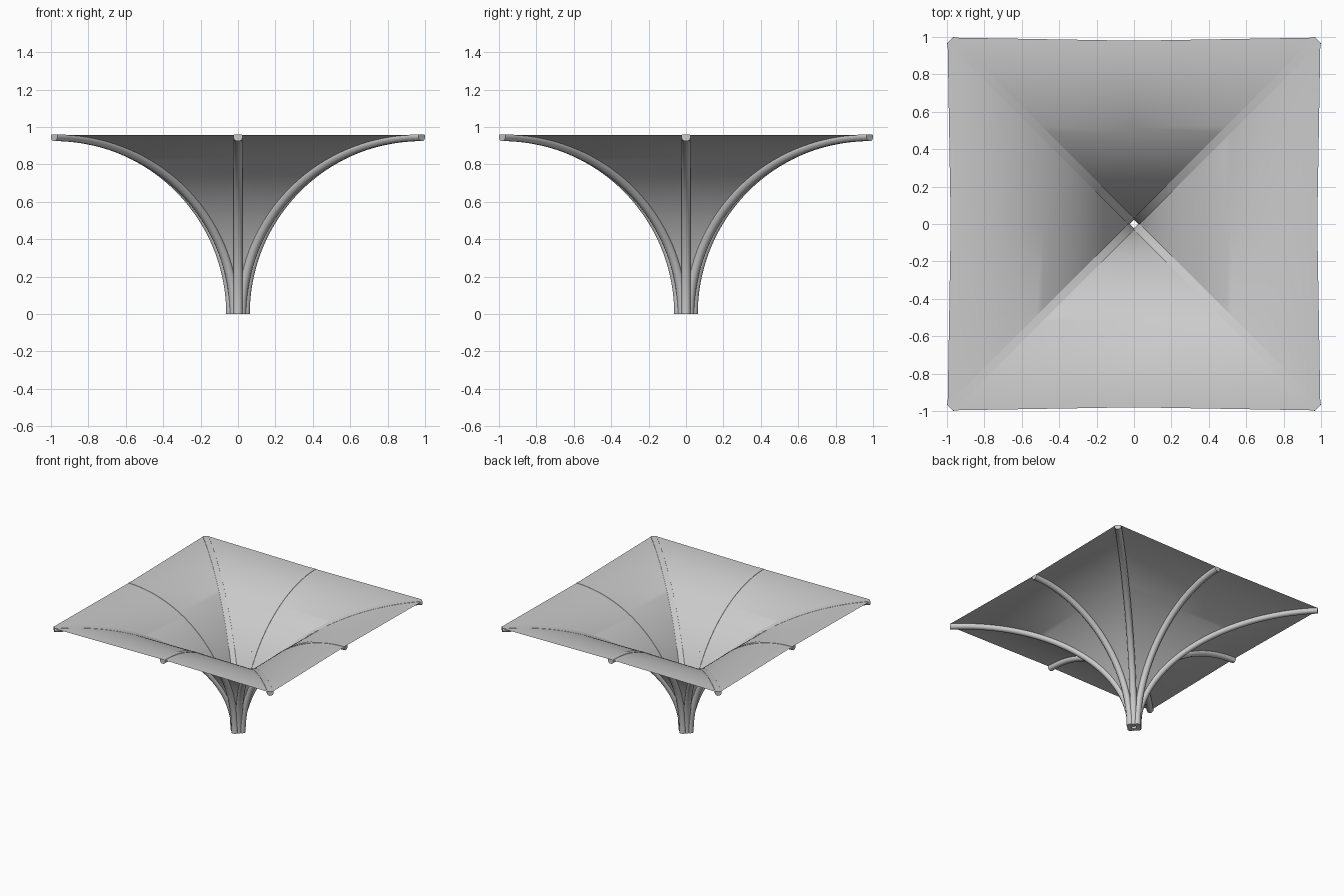
import bpy, bmesh
from math import sin, cos, pi, sqrt, radians

if "Cube" in bpy.data.objects:
    bpy.data.objects.remove(bpy.data.objects["Cube"])

N = 40            # steps along every quarter-ellipse
H = 0.958         # height of the shell rim


def make(name, verts, faces, angle=35):
    me = bpy.data.meshes.new(name)
    me.from_pydata(verts, [], faces)
    bm = bmesh.new()
    bm.from_mesh(me)
    bmesh.ops.recalc_face_normals(bm, faces=bm.faces)
    bm.to_mesh(me)
    bm.free()
    ob = bpy.data.objects.new(name, me)
    bpy.context.collection.objects.link(ob)
    bpy.context.view_layer.objects.active = ob
    ob.select_set(True)
    bpy.ops.object.shade_smooth_by_angle(angle=radians(angle))
    ob.select_set(False)
    return ob


def curve(base, end, t):
    # radial distance and height of a flaring quarter ellipse
    return end - (end - base) * cos(t), H * sin(t)


def turn(r, w, z, a):
    return (r * cos(a) - w * sin(a), r * sin(a) + w * cos(a), z)


MID = (0.03, 0.98)
DIAG = (0.018, 1.39)

# Four curved webs forming the square funnel shell
for k, side in enumerate(("right", "back", "left", "front")):
    a = k * pi / 2
    verts, faces = [], []
    for i in range(N + 1):
        t = i / N * pi / 2
        m, z = curve(*MID, t)
        d, _ = curve(*DIAG, t)
        verts += [turn(d, 0, z, a - pi / 4), turn(d, 0.019, z, a - pi / 4),
                  turn(m, 0, z, a),
                  turn(d, -0.019, z, a + pi / 4), turn(d, 0, z, a + pi / 4)]
    for i in range(N):
        for j in range(4):
            p = i * 5 + j
            faces.append((p, p + 1, p + 6, p + 5))
    make("shell_web_" + side, verts, faces, 20)

# Rounded rib cross-section: sideways offset, depth below the shell
SECTION = [(-0.021, 0.002), (-0.025, -0.004), (-0.025, -0.014), (-0.019, -0.026),
           (-0.009, -0.033), (0.009, -0.033), (0.019, -0.026), (0.025, -0.014),
           (0.025, -0.004), (0.021, 0.002)]


def rib(name, span, a):
    n = len(SECTION)
    verts, faces = [], []
    for i in range(N + 1):
        t = i / N * pi / 2
        r, z = curve(*span, t)
        tr, tz = (span[1] - span[0]) * sin(t), H * cos(t)
        ln = sqrt(tr * tr + tz * tz)
        nr, nz = -tz / ln, tr / ln          # normal towards the funnel inside
        verts += [turn(r + nr * d, w, z + nz * d, a) for w, d in SECTION]
    for i in range(N):
        for j in range(n):
            p, q = i * n + j, i * n + (j + 1) % n
            faces.append((p, q, q + n, p + n))
    faces += [tuple(range(n)), tuple(range(N * n, N * n + n))]
    make(name, verts, faces)


# Ribs at mid-sides and along the diagonals
for k in range(4):
    rib(f"side_rib_{k + 1}", MID, k * pi / 2)
    rib(f"diagonal_rib_{k + 1}", DIAG, k * pi / 2 + pi / 4)
